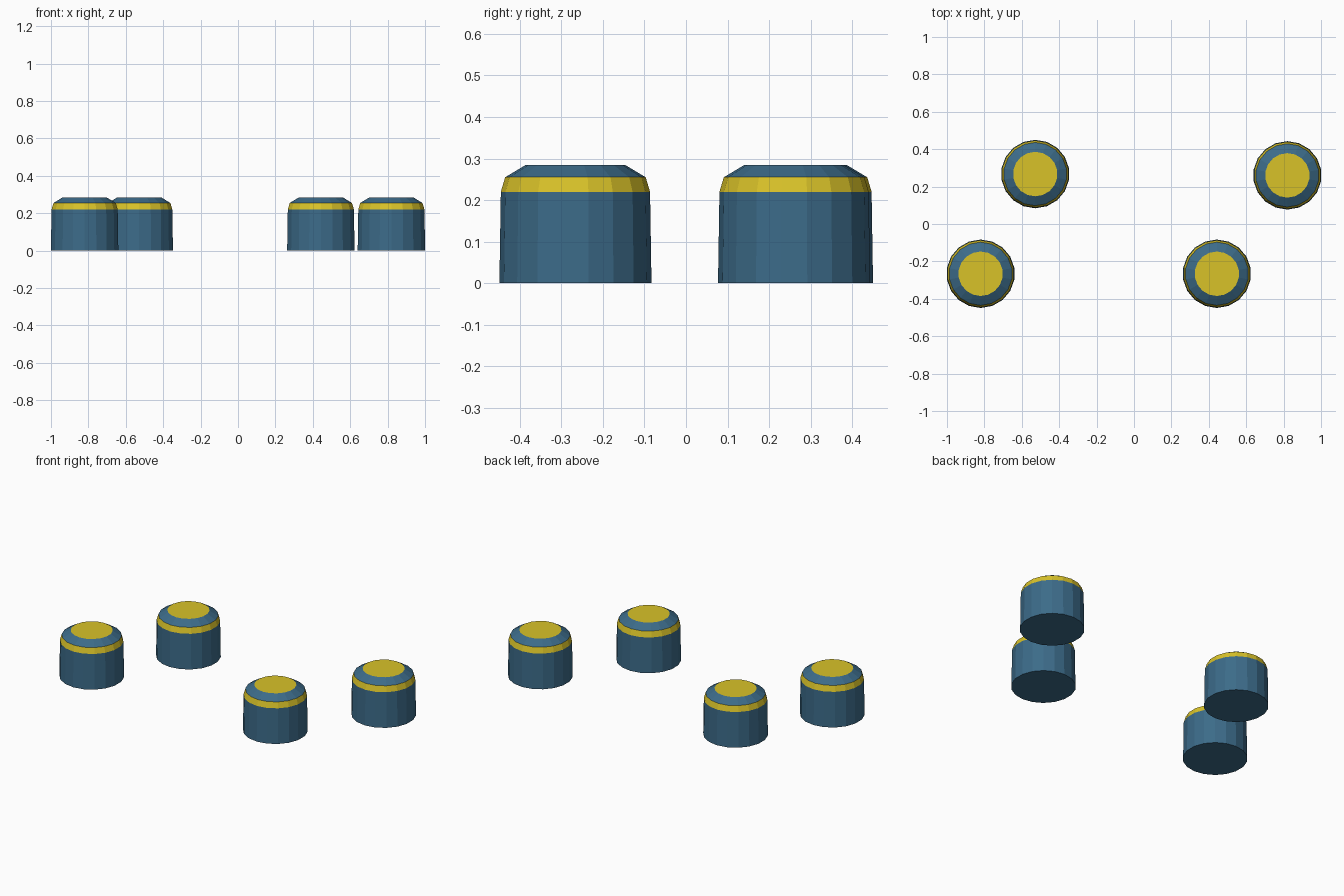
import bpy, bmesh, math

if "Cube" in bpy.data.objects:
    bpy.data.objects.remove(bpy.data.objects["Cube"])

SIDES = 18


def material(name, rgb):
    m = bpy.data.materials.new(name)
    m.diffuse_color = (*rgb, 1)
    m.use_nodes = True
    m.node_tree.nodes["Principled BSDF"].inputs["Base Color"].default_value = m.diffuse_color
    return m


BLUE = material("slate blue", (0.045, 0.147, 0.25))
YELLOW = material("mustard yellow", (0.69, 0.54, 0.022))

# (radius, height) from the base up to the top rim
PROFILE = [(0.183, 0.0), (0.1795, 0.22), (0.169, 0.255), (0.119, 0.285)]
BAND = 1  # the profile segment painted yellow


def canister(name, x, y):
    bm = bmesh.new()
    rings = []
    for r, z in PROFILE:
        rings.append([bm.verts.new((r * math.sin(math.tau * i / SIDES),
                                    r * math.cos(math.tau * i / SIDES), z))
                      for i in range(SIDES)])
    # walls, band and sloping shoulder
    for k in range(len(rings) - 1):
        for i in range(SIDES):
            j = (i + 1) % SIDES
            f = bm.faces.new((rings[k][i], rings[k][j], rings[k + 1][j], rings[k + 1][i]))
            f.material_index = 1 if k == BAND else 0
    # closed base and yellow top
    bm.faces.new(rings[0])
    bm.faces.new(rings[-1]).material_index = 1
    bmesh.ops.recalc_face_normals(bm, faces=bm.faces)
    mesh = bpy.data.meshes.new(name)
    bm.to_mesh(mesh)
    bm.free()
    mesh.materials.append(BLUE)
    mesh.materials.append(YELLOW)
    ob = bpy.data.objects.new(name, mesh)
    ob.location = (x, y, 0)
    bpy.context.collection.objects.link(ob)


canister("canister_front_left", -0.82, -0.266)
canister("canister_front_right", 0.443, -0.266)
canister("canister_back_left", -0.528, 0.267)
canister("canister_back_right", 0.82, 0.26)
